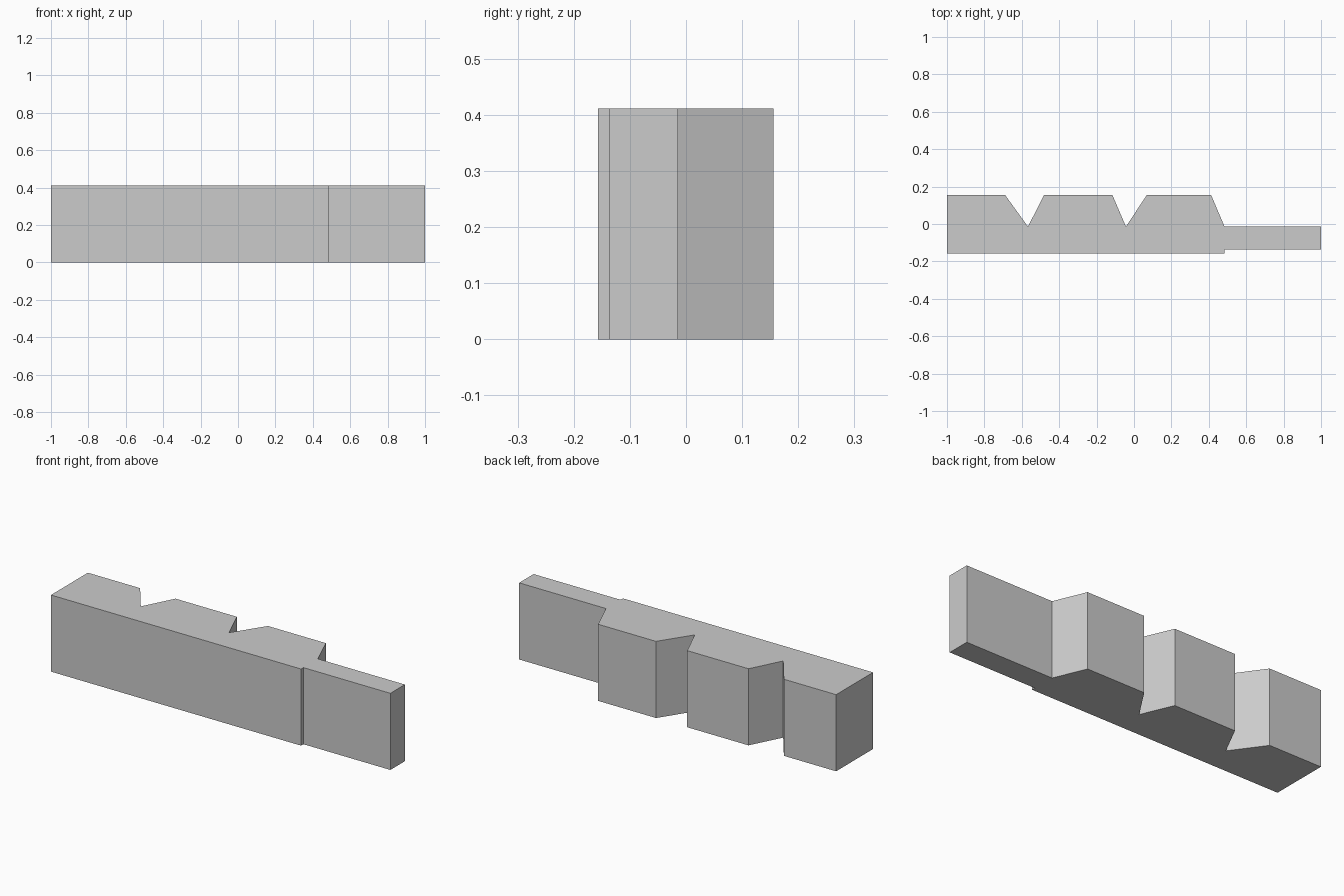
import bpy
import bmesh

cube = bpy.data.objects.get("Cube")
if cube:
    bpy.data.objects.remove(cube, do_unlink=True)

HEIGHT = 0.411
FRONT, BACK, NOTCH = -0.157, 0.156, -0.014
TONGUE_FRONT, SHOULDER = -0.137, 0.484

# Single flat grey
grey = bpy.data.materials.new("light_grey")
grey.use_nodes = True
colour = (0.6, 0.6, 0.6, 1)
grey.diffuse_color = colour
grey.node_tree.nodes["Principled BSDF"].inputs["Base Color"].default_value = colour

# Plan outline: plain front with a stepped tongue at the left end
outline = [(-1, FRONT), (SHOULDER, FRONT), (SHOULDER, TONGUE_FRONT),
           (1, TONGUE_FRONT), (1, NOTCH), (SHOULDER, NOTCH), (0.412, BACK)]

# V notches along the back: right lip, bottom, left lip
for right, bottom, left in [(-0.116, -0.043, 0.069), (-0.69, -0.567, -0.48)]:
    outline += [(left, BACK), (bottom, NOTCH), (right, BACK)]
outline.append((-1, BACK))

# Extrude the outline upwards into the notched bar
bm = bmesh.new()
base = bm.faces.new([bm.verts.new((x, y, 0)) for x, y in outline])
top = bmesh.ops.extrude_face_region(bm, geom=[base], use_keep_orig=True)
verts = [v for v in top["geom"] if isinstance(v, bmesh.types.BMVert)]
bmesh.ops.translate(bm, verts=verts, vec=(0, 0, HEIGHT))
bmesh.ops.recalc_face_normals(bm, faces=bm.faces)

mesh = bpy.data.meshes.new("notched_bar")
bm.to_mesh(mesh)
bm.free()
mesh.materials.append(grey)
bar = bpy.data.objects.new("notched_bar", mesh)
bpy.context.collection.objects.link(bar)
